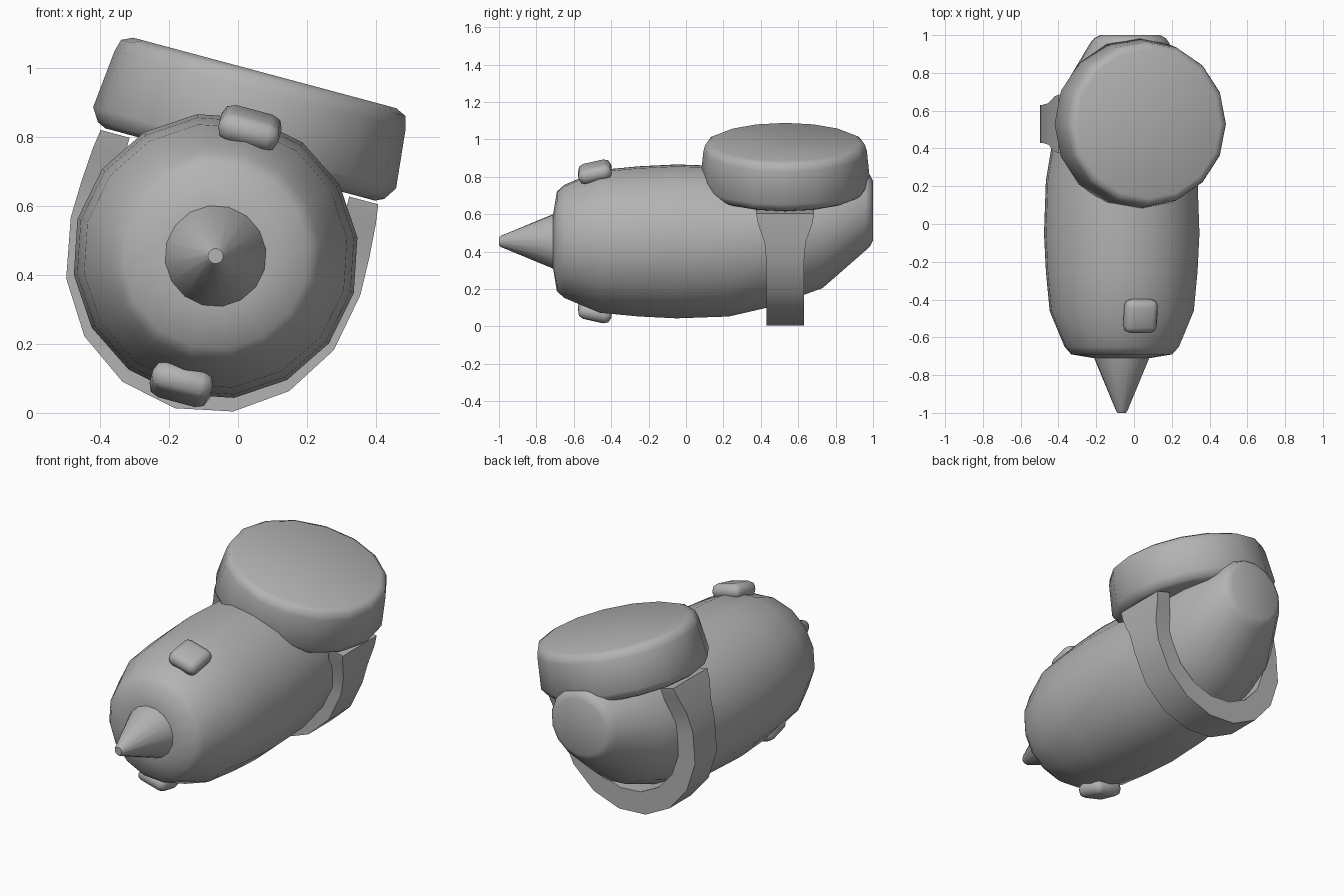
import bpy, bmesh, math
from mathutils import Matrix, Vector

cube = bpy.data.objects.get("Cube")
if cube:
    bpy.data.objects.remove(cube, do_unlink=True)

ROLL = math.radians(15)          # whole model leans to its left
CENTRE = (-0.065, 0, 0.455)      # body axis
SIDES = 16

grey = bpy.data.materials.new("plain_grey")
grey.use_nodes = True
colour = (0.45, 0.45, 0.45, 1)
grey.diffuse_color = colour
grey.node_tree.nodes["Principled BSDF"].inputs["Base Color"].default_value = colour


def finish(name, bm, angle=40):
    bmesh.ops.recalc_face_normals(bm, faces=bm.faces)
    mesh = bpy.data.meshes.new(name)
    bm.to_mesh(mesh)
    bm.free()
    mesh.materials.append(grey)
    ob = bpy.data.objects.new(name, mesh)
    ob.location = CENTRE
    ob.rotation_euler = (0, ROLL, 0)
    bpy.context.collection.objects.link(ob)
    bpy.ops.object.select_all(action='DESELECT')
    ob.select_set(True)
    bpy.context.view_layer.objects.active = ob
    bpy.ops.object.shade_smooth_by_angle(angle=math.radians(angle))
    return ob


def loft(name, rings, angle=40):
    """Skin a row of closed rings and cap both ends."""
    bm = bmesh.new()
    rows = [[bm.verts.new(p) for p in ring] for ring in rings]
    n = len(rows[0])
    for a, b in zip(rows, rows[1:]):
        for i in range(n):
            j = (i + 1) % n
            bm.faces.new((a[i], a[j], b[j], b[i]))
    bm.faces.new(rows[0])
    bm.faces.new(rows[-1])
    return finish(name, bm, angle)


def circle(r):
    turns = [2 * math.pi * i / SIDES for i in range(SIDES)]
    return [(r * math.cos(t), r * math.sin(t)) for t in turns]


def along_y(y, r, lift=0):
    return [(a, y, b + lift) for a, b in circle(r)]


# Body: barrel whose tail rises to a blunt end (y, radius, lift)
body = [(-0.71, 0.15, 0), (-0.69, 0.27, 0), (-0.65, 0.305, 0), (-0.58, 0.335, 0),
        (-0.46, 0.385, 0), (-0.25, 0.405, 0), (-0.05, 0.415, 0), (0.23, 0.405, 0),
        (0.45, 0.373, 0.02), (0.73, 0.325, 0.075), (0.96, 0.21, 0.165),
        (0.985, 0.19, 0.17), (1.0, 0.16, 0.17)]
loft("body", [along_y(*s) for s in body], 60)

# Nose cone
loft("nose_cone", [along_y(-1.0, 0.022), along_y(-0.99, 0.03),
                   along_y(-0.71, 0.147), along_y(-0.68, 0.155)])

# Tilted drum on the back (height, radius)
drum = [(0.275, 0.405), (0.287, 0.43), (0.325, 0.455), (0.50, 0.437),
        (0.535, 0.427), (0.55, 0.395)]
loft("top_drum", [[(a, 0.53 + b, h) for a, b in circle(r)] for h, r in drum], 50)

# Strap under the body: outer point, inner point, half width
half = [(0.417, 0.267, 0.33, 0.267, 0.155), (0.425, 0.21, 0.33, 0.21, 0.145),
        (0.432, 0.11, 0.33, 0.11, 0.11)]
for k in range(5):
    t = math.pi / 8 * k
    c, s = math.cos(t), math.sin(t)
    half.append((0.435 * c, -0.457 * s, 0.33 * c, -0.33 * s, 0.10))
other = [(-a, b, -c, d, w) for a, b, c, d, w in reversed(half[:-1])]
loft("strap", [[(a, 0.53 - w, b), (a, 0.53 + w, b), (c, 0.53 + w, d), (c, 0.53 - w, d)]
               for a, b, c, d, w in half + other], 40)

# Rounded knobs above and below the front
for name, side in (("upper_knob", 1), ("lower_knob", -1)):
    bm = bmesh.new()
    bmesh.ops.create_cube(bm, size=1)
    bmesh.ops.scale(bm, vec=Vector((0.18, 0.18, 0.085)), verts=bm.verts)
    bmesh.ops.bevel(bm, geom=bm.edges[:], offset=0.035, segments=2,
                    profile=0.5, affect='EDGES')
    place = Matrix.Translation((0, -0.487, side * 0.385)) @ Matrix.Rotation(side * math.radians(13), 4, 'X')
    bmesh.ops.transform(bm, matrix=place, verts=bm.verts)
    finish(name, bm, 60)
